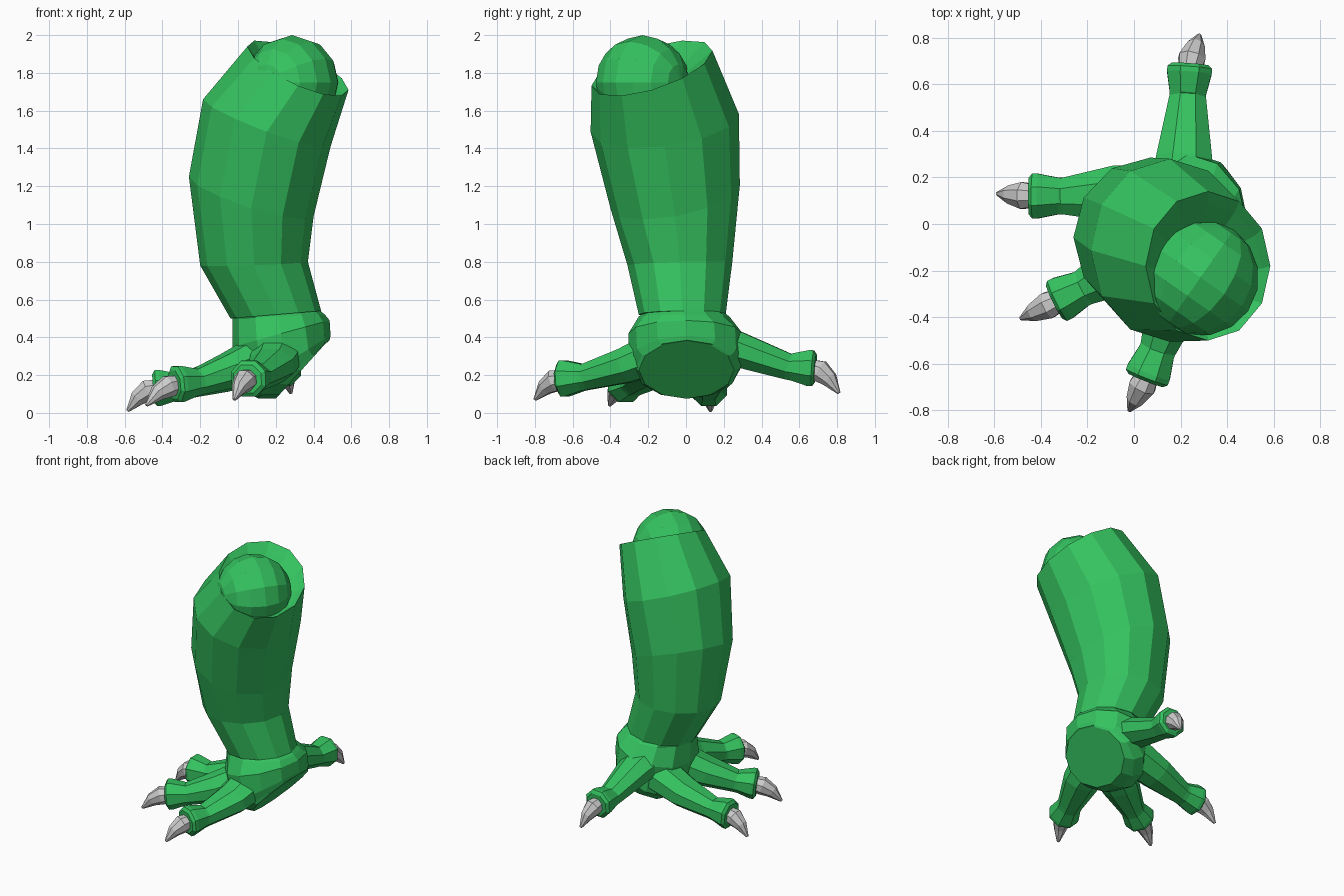
import bpy, bmesh, math
from mathutils import Vector

if "Cube" in bpy.data.objects:
    bpy.data.objects.remove(bpy.data.objects["Cube"])

green = bpy.data.materials.new("green_skin")
green.diffuse_color = (0.035, 0.54, 0.115, 1)
green.use_nodes = True
green.node_tree.nodes["Principled BSDF"].inputs["Base Color"].default_value = green.diffuse_color


def skin(name, rings, mat=None):
    """Join equal-sized rings of points into a capped flat-shaded body."""
    bm = bmesh.new()
    loops = [[bm.verts.new(p) for p in ring] for ring in rings]
    n = len(loops[0])
    for a, b in zip(loops, loops[1:]):
        for i in range(n):
            j = (i + 1) % n
            bm.faces.new((a[i], a[j], b[j], b[i]))
    bm.faces.new(loops[0][::-1])
    bm.faces.new(loops[-1])
    bmesh.ops.recalc_face_normals(bm, faces=bm.faces)
    mesh = bpy.data.meshes.new(name)
    bm.to_mesh(mesh)
    bm.free()
    ob = bpy.data.objects.new(name, mesh)
    bpy.context.collection.objects.link(ob)
    if mat:
        mesh.materials.append(mat)
    return ob


def tilted_ring(xl, zl, xr, zr, y0, y1, slope=0.0, n=12):
    """Ellipse from its left and right ends in x/z, its y range and z slope along y."""
    cx, cy, cz = (xl + xr) / 2, (y0 + y1) / 2, (zl + zr) / 2
    pts = []
    for i in range(n):
        a = math.tau * i / n
        dy = (y1 - y0) / 2 * math.sin(a)
        pts.append((cx + (xr - xl) / 2 * math.cos(a), cy + dy,
                    cz + (zr - zl) / 2 * math.cos(a) + slope * dy))
    return pts


def tube(name, stations, mat=None, n=8):
    """Skin along (centre, half width, half height) stations."""
    c = [Vector(s[0]) for s in stations]
    rings = []
    for k, (_, w, h) in enumerate(stations):
        t = (c[min(k + 1, len(c) - 1)] - c[max(k - 1, 0)]).normalized()
        side = t.cross(Vector((0, 0, 1))).normalized()
        up = side.cross(t)
        rings.append([c[k] + side * w * math.cos(a) + up * h * math.sin(a)
                      for a in (math.tau * (i + 0.5) / n for i in range(n))])
    return skin(name, rings, mat)


# Leg, with a shallow socket at the sloping top
skin("leg", [tilted_ring(*r) for r in (
    (-0.04, 0.50, 0.44, 0.54, -0.25, 0.21),
    (-0.20, 0.78, 0.37, 0.80, -0.31, 0.245, 0.03),
    (-0.26, 1.25, 0.40, 1.04, -0.40, 0.285, 0.18),
    (-0.185, 1.66, 0.49, 1.41, -0.505, 0.28, 0.12),
    (0.05, 1.94, 0.585, 1.71, -0.50, 0.14, 0.29),
    (0.08, 1.90, 0.55, 1.69, -0.47, 0.09, 0.29),
    (0.14, 1.82, 0.46, 1.67, -0.38, 0.00, 0.29))], green)

# Hip joint ball in the socket
bpy.ops.mesh.primitive_uv_sphere_add(segments=12, ring_count=8, radius=0.25,
                                     location=(0.285, -0.23, 1.75))
ball = bpy.context.object
ball.name = "joint_ball"
ball.rotation_euler = (math.radians(90), 0, math.radians(-35))
ball.data.materials.append(green)

# Foot, ending in the slanted flat heel
skin("foot", [tilted_ring(*r) for r in (
    (0.02, 0.54, 0.40, 0.57, -0.19, 0.17),
    (-0.03, 0.50, 0.46, 0.52, -0.25, 0.23),
    (-0.03, 0.35, 0.485, 0.49, -0.305, 0.30),
    (0.02, 0.12, 0.49, 0.41, -0.30, 0.305),
    (0.11, 0.075, 0.485, 0.385, -0.27, 0.28),
    (0.20, 0.075, 0.475, 0.38, -0.25, 0.255))], green)

# Toes with cuffs and claws: base, middle, neck, end, claw tip
toes = {
    "back": ((0.20, 0.12, 0.36), (0.215, 0.28, 0.335), (0.23, 0.54, 0.245),
             (0.24, 0.685, 0.235), (0.28, 0.81, 0.105)),
    "outer": ((0.16, 0.12, 0.29), (-0.08, 0.13, 0.20), (-0.30, 0.12, 0.14),
              (-0.45, 0.12, 0.13), (-0.585, 0.13, 0.01)),
    "middle": ((0.14, -0.08, 0.30), (-0.04, -0.18, 0.225), (-0.21, -0.27, 0.165),
               (-0.34, -0.335, 0.15), (-0.485, -0.405, 0.04)),
    "front": ((0.22, -0.12, 0.33), (0.18, -0.32, 0.25), (0.105, -0.53, 0.19),
              (0.05, -0.67, 0.18), (-0.02, -0.80, 0.07)),
}
for name, pts in toes.items():
    base, mid, neck, end, tip = map(Vector, pts)
    tube(name + "_toe", (
        (base, 0.15, 0.125),
        (mid, 0.13, 0.10),
        (neck, 0.085, 0.075),
        (neck.lerp(end, 0.15), 0.085, 0.078),
        (neck.lerp(end, 0.75), 0.104, 0.103),
        (neck.lerp(end, 0.9), 0.104, 0.103),
        (end, 0.085, 0.08)), green)
    lift = Vector((0, 0, 0.02))
    tube(name + "_claw", (
        (end.lerp(neck, 0.2), 0.05, 0.05),
        (end.lerp(tip, 0.2) + lift * 0.6, 0.062, 0.062),
        (end.lerp(tip, 0.6) + lift, 0.042, 0.045),
        (tip, 0.009, 0.009)))
